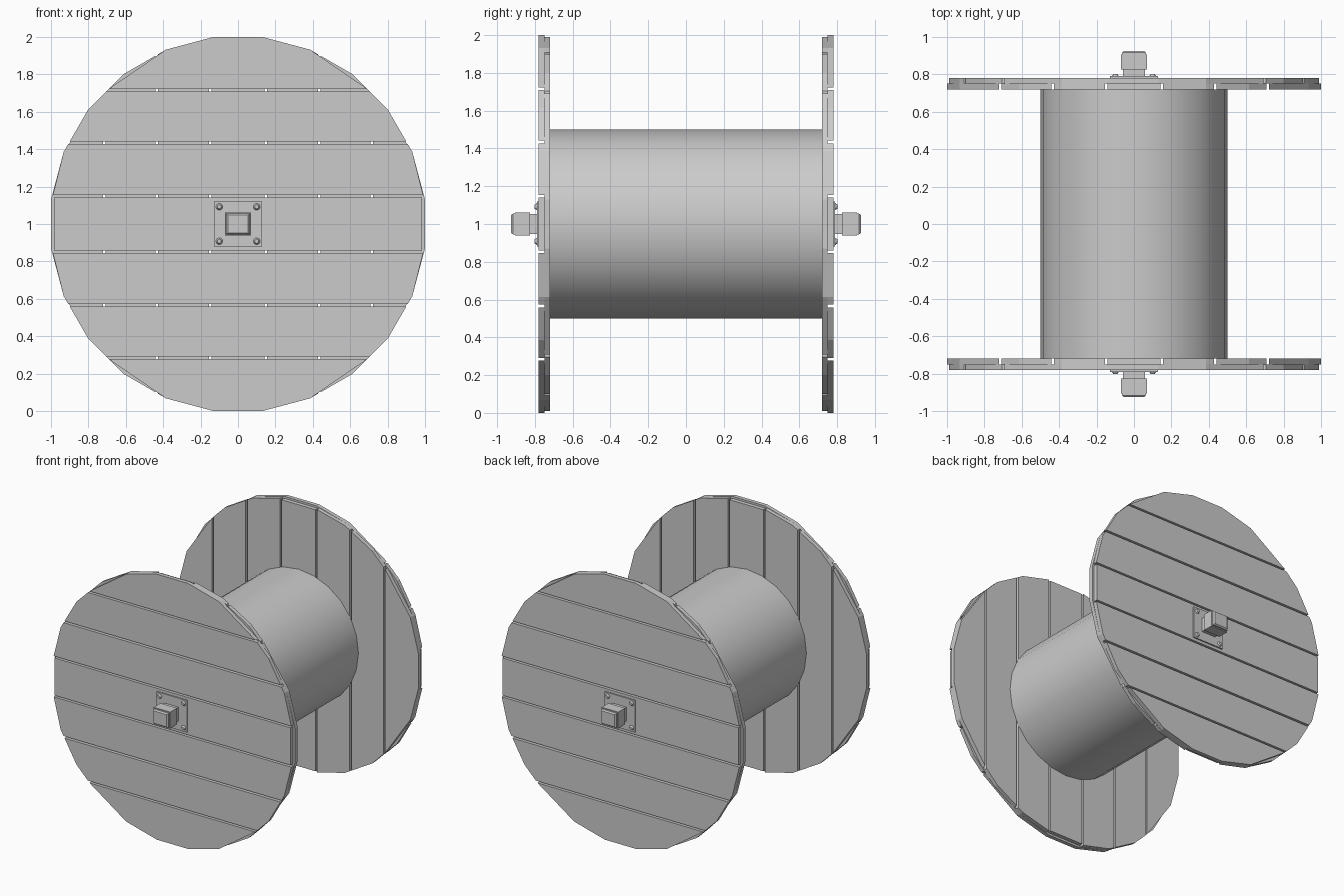
import bpy
import bmesh
import math

cube = bpy.data.objects.get("Cube")
if cube:
    bpy.data.objects.remove(cube)

grey = bpy.data.materials.new("plain grey")
grey.use_nodes = True
grey.diffuse_color = (0.6, 0.6, 0.6, 1)
grey.node_tree.nodes["Principled BSDF"].inputs["Base Color"].default_value = (0.6, 0.6, 0.6, 1)

CENTRE = 1.0          # height of the drum axis
INNER, MIDDLE, OUTER = 0.72, 0.75, 0.78   # layer limits along y


def finish(name, bm):
    bmesh.ops.recalc_face_normals(bm, faces=bm.faces)
    mesh = bpy.data.meshes.new(name)
    bm.to_mesh(mesh)
    bm.free()
    mesh.materials.append(grey)
    obj = bpy.data.objects.new(name, mesh)
    bpy.context.collection.objects.link(obj)
    return obj


def loft(bm, rings):
    """Skin a list of equal point rings and cap both ends."""
    rings = [[bm.verts.new(p) for p in ring] for ring in rings]
    n = len(rings[0])
    for a, b in zip(rings, rings[1:]):
        for i in range(n):
            j = (i + 1) % n
            bm.faces.new((a[i], a[j], b[j], b[i]))
    bm.faces.new(rings[0])
    bm.faces.new(rings[-1])


def square_ring(half_x, half_z, y):
    return [(sx * half_x, y, CENTRE + sz * half_z)
            for sx, sz in ((-1, -1), (1, -1), (1, 1), (-1, 1))]


# Right half outlines of the boards: (along, across) from the centre line out
HALF_BOARDS = [
    [(0.985, -0.141), (0.985, 0.141)],
    [(0.990, 0.154), (0.932, 0.386), (0.908, 0.427)],
    [(0.900, 0.441), (0.800, 0.614), (0.705, 0.709)],
    [(0.692, 0.722), (0.386, 0.932), (0.130, 1.0)],
]


def board_layer(name, y0, y1, upright):
    bm = bmesh.new()
    for number, half in enumerate(HALF_BOARDS):
        for sign in ((1,) if number == 0 else (1, -1)):
            outline = half + [(-u, v) for u, v in reversed(half)]
            rings = []
            for y in (y0, y1):
                if upright:
                    rings.append([(sign * v, y, CENTRE + u) for u, v in outline])
                else:
                    rings.append([(u, y, CENTRE + sign * v) for u, v in outline])
            loft(bm, rings)
    return finish(name, bm)


# Drum tube, open at both ends
bpy.ops.mesh.primitive_cylinder_add(vertices=24, radius=0.5, depth=2 * INNER,
                                    end_fill_type='NOTHING',
                                    location=(0, 0, CENTRE),
                                    rotation=(math.pi / 2, 0, 0))
drum = bpy.context.object
drum.name = "drum"
drum.data.materials.append(grey)
bpy.ops.object.shade_smooth_by_angle(angle=math.radians(30))

for side, s in (("front", -1), ("back", 1)):
    # Crossed layers of boards
    board_layer(side + "_upright_boards", s * INNER, s * MIDDLE, True)
    board_layer(side + "_level_boards", s * MIDDLE, s * OUTER, False)

    # Mounting plate
    bm = bmesh.new()
    loft(bm, [square_ring(0.127, 0.12, s * y) for y in (OUTER, 0.79)])
    finish(side + "_plate", bm)

    # Square axle end: neck, collar and chamfered tip
    bm = bmesh.new()
    profile = [(0.058, 0.052, 0.785), (0.058, 0.052, 0.825),
               (0.069, 0.062, 0.825), (0.069, 0.062, 0.905),
               (0.063, 0.055, 0.905), (0.063, 0.055, 0.916),
               (0.054, 0.047, 0.926)]
    loft(bm, [square_ring(hx, hz, s * y) for hx, hz, y in profile])
    finish(side + "_axle_end", bm)

    # Domed bolt heads in the plate corners
    for sx in (-1, 1):
        for sz in (-1, 1):
            bpy.ops.mesh.primitive_cone_add(
                vertices=12, radius1=0.018, radius2=0.011, depth=0.012,
                location=(sx * 0.1, s * 0.796, CENTRE + sz * 0.092),
                rotation=(-s * math.pi / 2, 0, 0))
            bolt = bpy.context.object
            bolt.name = side + "_bolt"
            bolt.data.materials.append(grey)
